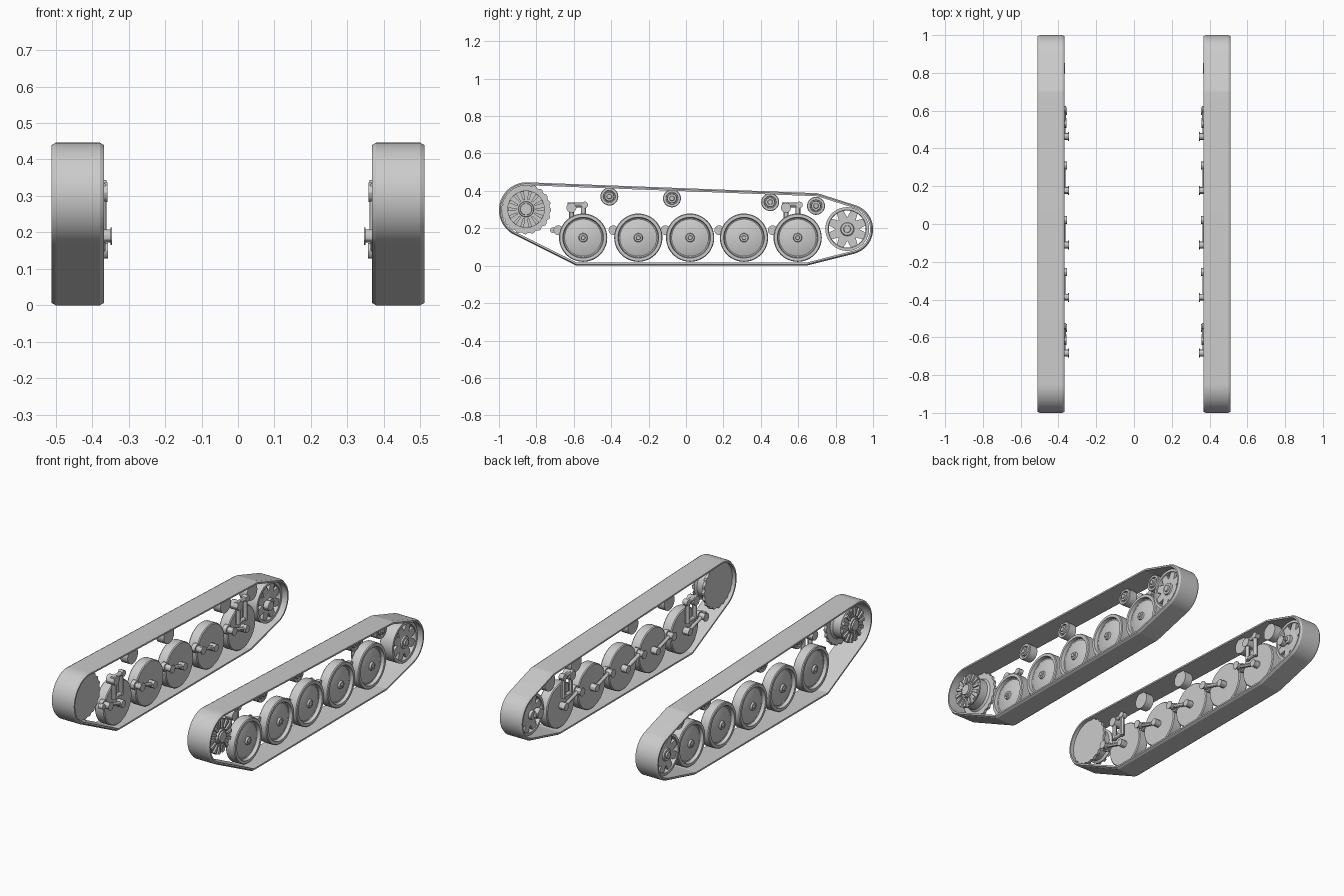
import bpy
import bmesh
from math import cos, sin, pi, radians
from mathutils import Vector

if "Cube" in bpy.data.objects:
    bpy.data.objects.remove(bpy.data.objects["Cube"])

grey = bpy.data.materials.new("plain grey")
grey.use_nodes = True
grey.diffuse_color = (0.6, 0.6, 0.6, 1)
grey.node_tree.nodes["Principled BSDF"].inputs["Base Color"].default_value = (0.6, 0.6, 0.6, 1)


def make(name, lofts, closed=False):
    """Skin each list of rings into one object, mirrored to the other side."""
    bm = bmesh.new()
    for rings in lofts:
        loops = [[bm.verts.new(p) for p in ring] for ring in rings]
        n = len(loops[0])
        pairs = list(zip(loops, loops[1:]))
        if closed:
            pairs.append((loops[-1], loops[0]))
        else:
            bm.faces.new(loops[0])
            bm.faces.new(loops[-1])
        for a, b in pairs:
            for i in range(n):
                j = (i + 1) % n
                bm.faces.new((a[i], a[j], b[j], b[i]))
    bmesh.ops.recalc_face_normals(bm, faces=bm.faces)
    mesh = bpy.data.meshes.new(name)
    bm.to_mesh(mesh)
    bm.free()
    mesh.materials.append(grey)
    obj = bpy.data.objects.new(name, mesh)
    bpy.context.collection.objects.link(obj)
    bpy.ops.object.select_all(action="DESELECT")
    obj.select_set(True)
    bpy.context.view_layer.objects.active = obj
    bpy.ops.object.shade_smooth_by_angle(angle=radians(30))
    obj.modifiers.new("Mirror", "MIRROR").use_mirror_merge = False


def ring(x, r, y, z, n=40):
    return [(x, y + r * cos(2 * pi * i / n), z + r * sin(2 * pi * i / n)) for i in range(n)]


def lathe(profile, y, z, n=40):
    return [ring(x, r, y, z, n) for x, r in profile]


def rod(a, b, r, n=12):
    """Round bar between two points."""
    a, b = Vector(a), Vector(b)
    turn = (b - a).to_track_quat("Z", "Y")
    circle = [turn @ Vector((r * cos(2 * pi * i / n), r * sin(2 * pi * i / n), 0)) for i in range(n)]
    return [[a + c for c in circle], [b + c for c in circle]]


def spoke(x0, x1, y, z, r0, r1, w0, w1, angle):
    """Tapered radial bar."""
    c, s = cos(angle), sin(angle)
    flat = [(r0, -w0), (r1, -w1), (r1, w1), (r0, w0)]
    return [[(x, y + r * c - w * s, z + r * s + w * c) for r, w in flat] for x in (x0, x1)]


# Track belt: a band stretched around guide circles (y, z, radius)
INNER, OUTER = 0.367, 0.512
guides = [(-0.852, 0.298, 0.148), (0.865, 0.195, 0.135), (0.69, 0.31, 0.078),
          (-0.58, 0.03, 0.03), (0.64, 0.03, 0.03)]


def belt_ring(x, inset, steps=144):
    pts = []
    for i in range(steps):
        c, s = cos(2 * pi * i / steps), sin(2 * pi * i / steps)
        y, z, r = max(guides, key=lambda g: g[0] * c + g[1] * s + g[2])
        pts.append((x, y + (r - inset) * c, z + (r - inset) * s))
    return pts


section = [(INNER, 0.016), (INNER, 0.007), (INNER + 0.012, 0),
           (OUTER - 0.012, 0), (OUTER, 0.007), (OUTER, 0.016)]
make("track_belt", [[belt_ring(x, d) for x, d in section]], closed=True)

# Road wheels: flat inside, raised rim and shallow dish outside
wheel_profile = [(0.393, 0.124), (0.398, 0.129), (0.45, 0.129), (0.455, 0.125), (0.455, 0.109),
                 (0.436, 0.105), (0.434, 0.099), (0.446, 0.06), (0.448, 0.024),
                 (0.458, 0.021), (0.458, 0.012), (0.464, 0.01)]
wheels = [-0.55, -0.255, 0.022, 0.31, 0.597]
WHEEL_Z, PIVOT_Z = 0.15, 0.19
make("road_wheels", [lathe(wheel_profile, y, WHEEL_Z, 48) for y in wheels])

# Swing arms: pivot pin, wheel axle and the bar joining them
arms = []
for y in wheels:
    p = y - 0.133
    arms += [rod((0.347, p, PIVOT_Z), (0.41, p, PIVOT_Z), 0.018),
             rod((0.345, p, PIVOT_Z), (0.35, p, PIVOT_Z), 0.024),
             rod((0.385, p, PIVOT_Z), (0.41, p, PIVOT_Z), 0.026),
             rod((0.356, y, WHEEL_Z), (0.396, y, WHEEL_Z), 0.021),
             rod((0.374, p, PIVOT_Z), (0.374, y, WHEEL_Z), 0.011)]
arms.append(rod((0.37, -0.712, PIVOT_Z), (0.4, -0.712, PIVOT_Z), 0.015))
make("swing_arms", arms)

# Dampers behind the first and last wheels: two uprights with cross bars
dampers = []
for y in (wheels[0], wheels[-1]):
    t = y - 0.063
    for u in (t, t + 0.065):
        dampers.append(rod((0.374, u, 0.2), (0.374, u, 0.325), 0.013))
    dampers += [rod((0.358, t, 0.31), (0.41, t, 0.31), 0.027),
                rod((0.374, t, 0.21), (0.374, t + 0.065, 0.21), 0.011),
                rod((0.374, t - 0.02, 0.325), (0.374, t + 0.075, 0.325), 0.013),
                rod((0.36, t + 0.072, 0.325), (0.39, t + 0.072, 0.325), 0.018)]
make("dampers", dampers)

# Return rollers under the upper run
roller_profile = [(0.395, 0.048), (0.445, 0.048), (0.448, 0.045), (0.448, 0.033), (0.44, 0.031),
                  (0.44, 0.026), (0.452, 0.024), (0.452, 0.014), (0.458, 0.012)]
rollers = [(-0.41, 0.37), (-0.075, 0.36), (0.45, 0.34), (0.695, 0.32)]
make("return_rollers", [lathe(roller_profile, y, z, 28) for y, z in rollers])

# Drive sprocket: toothed inner disc, drum and ribbed outer face
SY, SZ = -0.855, 0.302
TEETH = 20


def tooth_ring(x):
    radii = [0.134, 0.127, 0.127, 0.134]
    n = TEETH * 4
    return [(x, SY + radii[i % 4] * cos(2 * pi * i / n), SZ + radii[i % 4] * sin(2 * pi * i / n))
            for i in range(n)]


make("sprocket_teeth", [[tooth_ring(0.388), tooth_ring(0.404)]])
drum = [(0.4, 0.1), (0.415, 0.088), (0.465, 0.088), (0.475, 0.1), (0.482, 0.1),
        (0.482, 0.042), (0.495, 0.04), (0.495, 0.032), (0.503, 0.03)]
make("sprocket_drum", [lathe(drum, SY, SZ)])
make("sprocket_ribs", [spoke(0.478, 0.492, SY, SZ, 0.05, 0.098, 0.005, 0.01, 2 * pi * i / 14)
                       for i in range(14)])

# Idler wheel: open rim, two sets of broad spokes and a hub
IY, IZ = 0.862, 0.196
rim = [(0.4, 0.117), (0.48, 0.117), (0.48, 0.102), (0.47, 0.099), (0.41, 0.099), (0.4, 0.102)]
make("idler_rim", [lathe(rim, IY, IZ)], closed=True)
make("idler_spokes", [spoke(x, x + 0.016, IY, IZ, 0.03, 0.102, 0.027, 0.019, 2 * pi * (i + 0.5) / 8)
                      for i in range(8) for x in (0.405, 0.458)])
hub = [(0.385, 0.024), (0.4, 0.026), (0.405, 0.052), (0.47, 0.052), (0.476, 0.036),
       (0.484, 0.033), (0.484, 0.02), (0.492, 0.018)]
make("idler_hub", [lathe(hub, IY, IZ, 32)])

# Idler mount: short crank on the inner side
make("idler_crank", [rod((0.364, 0.825, IZ), (0.395, 0.825, IZ), 0.028),
                     rod((0.38, 0.825, IZ), (0.38, IY, IZ), 0.012)])
